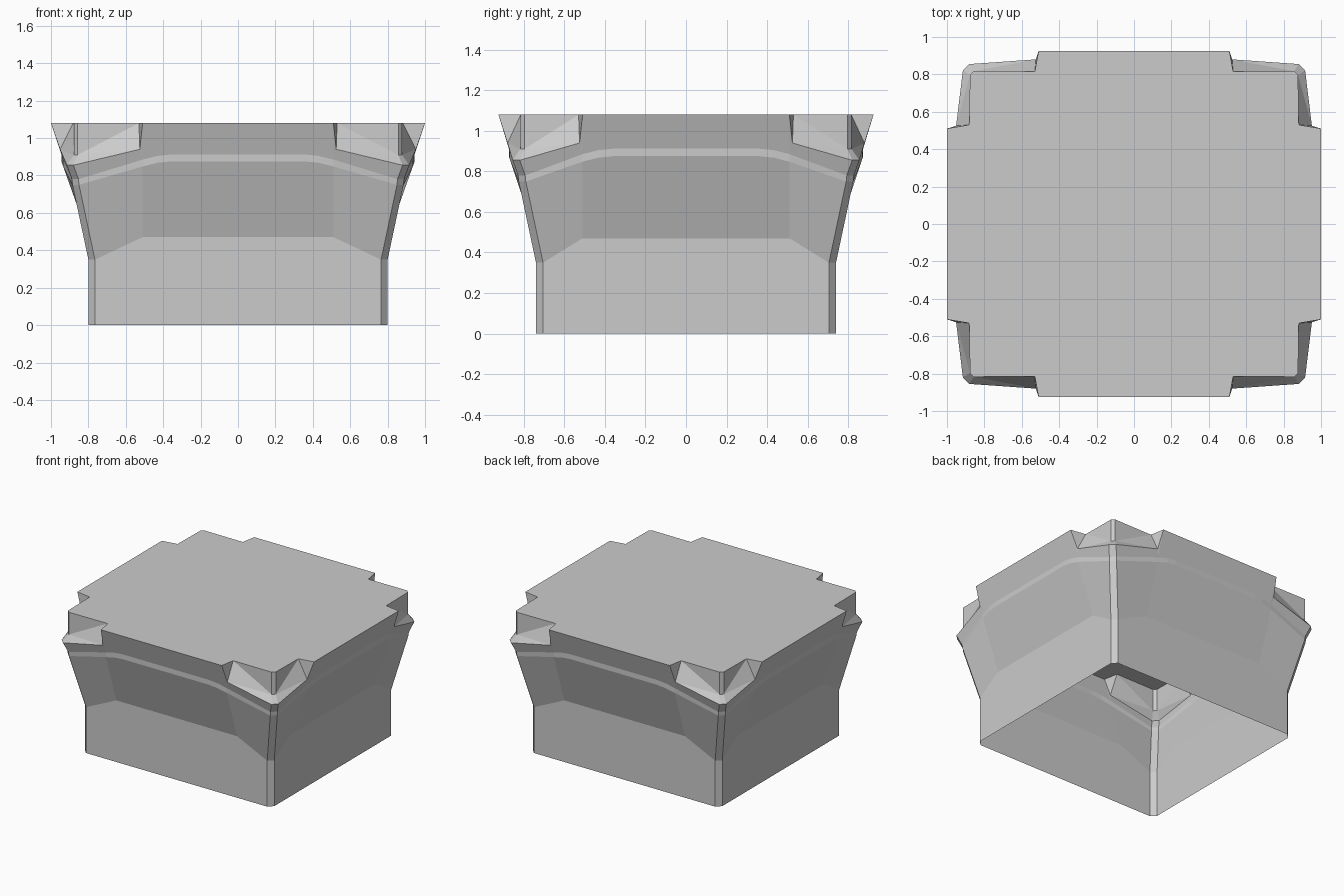
import bpy, bmesh
from mathutils import Vector

if "Cube" in bpy.data.objects:
    bpy.data.objects.remove(bpy.data.objects["Cube"])

TOP = 1.08
BASE = (0.74, 0.80)     # half depth of the base: y sides, x sides
FLARE = (1.0, 1.08)     # outward flare factor per side
CHAMFER = 0.035
NOTCH = 0.51

stone = bpy.data.materials.new("grey_stone")
stone.use_nodes = True
colour = (0.6, 0.6, 0.6, 1)
stone.diffuse_color = colour
stone.node_tree.nodes["Principled BSDF"].inputs["Base Color"].default_value = colour


def place(side, u, depth, z):
    """Point at distance u along a side; side 0 faces y, side 1 faces x."""
    return (u, depth, z) if side == 0 else (depth, u, z)


def mid(side, u, offset, z):
    return place(side, u, BASE[side] + offset * FLARE[side], z)


def corner(side, offset, z, cut=CHAMFER):
    return place(side, BASE[1 - side] + offset - cut, BASE[side] + offset, z)


def make_part(name, faces):
    """Build one quadrant of a part and mirror it to all four corners."""
    bm = bmesh.new()
    for pts in faces:
        bm.faces.new([bm.verts.new(p) for p in pts])
    bmesh.ops.remove_doubles(bm, verts=bm.verts, dist=0.0005)
    bm.normal_update()
    for f in bm.faces:
        if f.normal.dot(f.calc_center_median() - Vector((0, 0, 0.5))) < 0:
            f.normal_flip()
    mesh = bpy.data.meshes.new(name)
    bm.to_mesh(mesh)
    bm.free()
    mesh.materials.append(stone)
    obj = bpy.data.objects.new(name, mesh)
    bpy.context.collection.objects.link(obj)
    mirror = obj.modifiers.new("mirror", "MIRROR")
    mirror.use_axis = (True, True, False)
    mirror.merge_threshold = 0.0005


def strips(columns):
    """Quads between neighbouring columns of points."""
    return [(a[i], b[i], b[i + 1], a[i + 1])
            for a, b in zip(columns, columns[1:]) for i in range(len(a) - 1)]


# Lower edge of the arched ledge: distance along the side, height
ARCH = ((0, 0.875), (0.36, 0.875), (0.43, 0.868), (NOTCH, 0.848))
LEDGE = 0.037

body, trim, cap = [], [], []
for s in (0, 1):
    # Straight base, flared wall and upright ledge
    columns = []
    for u, z in ARCH:
        out = 0.33 * (z - 0.47)
        columns.append([mid(s, u, 0, 0), mid(s, u, 0, 0.47),
                        mid(s, u, out, z), mid(s, u, out, z + LEDGE)])
    columns.append([corner(s, 0, 0), corner(s, 0, 0.35),
                    corner(s, 0.085, 0.75), corner(s, 0.088, 0.78)])
    body += strips(columns)

    # Leaning trim above the ledge, full height in the middle
    trim += strips([[c[3], mid(s, u, 0.185, TOP)]
                    for c, (u, z) in zip(columns, ARCH)])
    shoulder = mid(s, 0.525, 0.14, 0.94)
    tip = mid(s, NOTCH, 0.185, TOP)
    low = corner(s, 0.115, 0.855)
    trim += [(columns[3][3], shoulder, tip),
             (columns[3][3], columns[4][3], low, shoulder)]

    # Corner notch: end wall, sloping ramp and inner wall
    inner = mid(s, 0.53, 0.075, TOP)
    in_top, in_low = (corner(s, 0.077, z, 0.02) for z in (TOP, 0.91))
    trim += [(tip, shoulder, inner), (shoulder, low, in_low),
             (shoulder, in_low, inner), (inner, in_low, in_top)]
    cap.append([mid(s, 0, 0.185, TOP), tip, inner, in_top])

# Chamfers down the corner
body += strips([[corner(s, o, z) for o, z in
                 ((0, 0), (0, 0.35), (0.085, 0.75), (0.088, 0.78))]
                for s in (0, 1)])
trim += strips([[corner(s, 0.088, 0.78), corner(s, 0.115, 0.855),
                 corner(s, 0.077, 0.91, 0.02), corner(s, 0.077, TOP, 0.02)]
                for s in (0, 1)])

make_part("flared_body", body)
make_part("notched_trim", trim)
make_part("top_panel", [[(0, 0, TOP)] + cap[0] + cap[1][::-1]])
